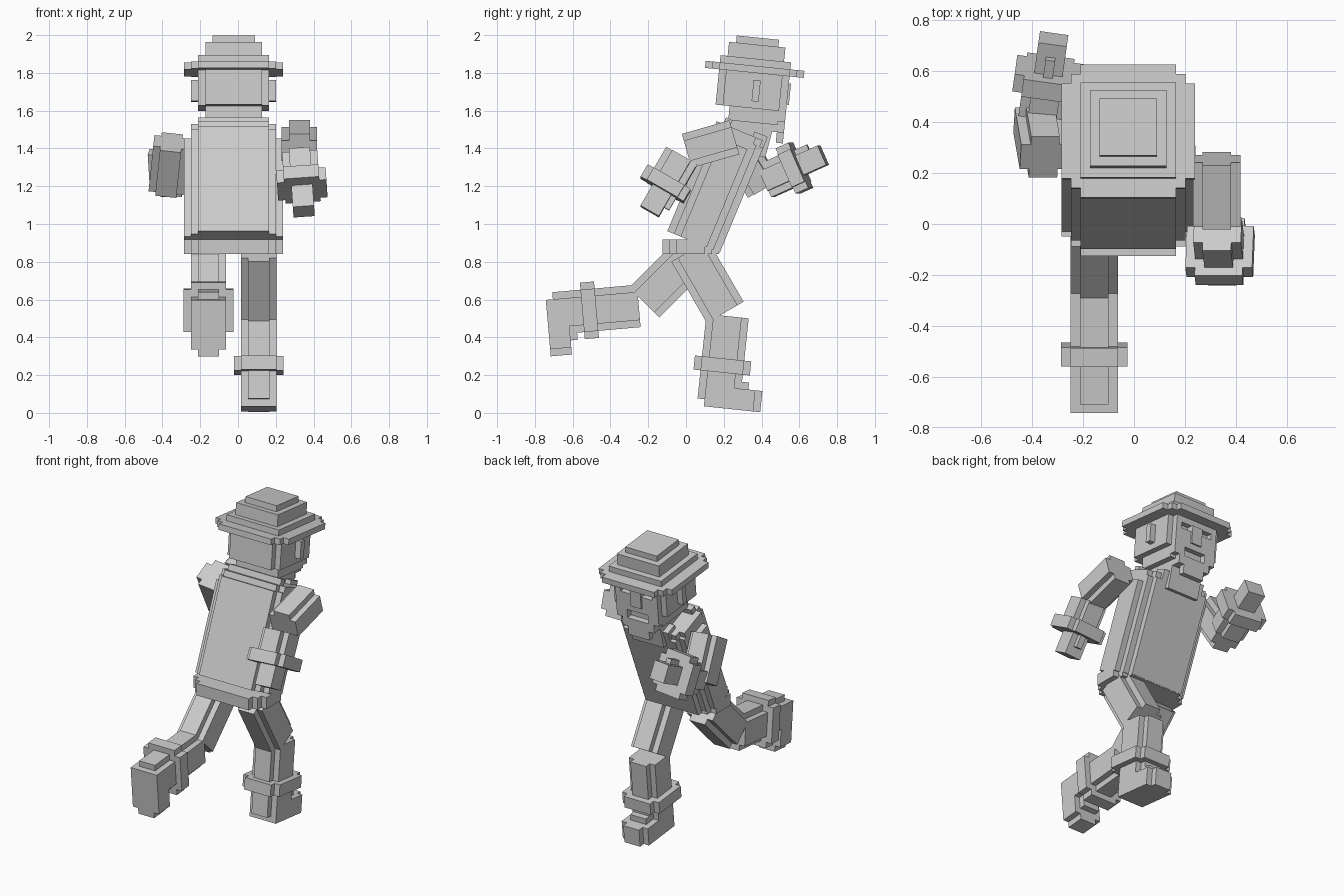
import bpy, bmesh, math
from mathutils import Matrix, Vector

if "Cube" in bpy.data.objects:
    bpy.data.objects.remove(bpy.data.objects["Cube"])

V = 0.0375      # block unit
CX = -0.023     # body midline

grey = bpy.data.materials.new("light grey")
grey.diffuse_color = (0.6, 0.6, 0.6, 1)
grey.use_nodes = True
grey.node_tree.nodes["Principled BSDF"].inputs["Base Color"].default_value = grey.diffuse_color


def part(name, boxes, at, rx=0, ry=0, rz=0):
    """Boxes are (x0, x1, y0, y1, z0, z1) in block units, posed about 'at'."""
    bm = bmesh.new()
    for x0, x1, y0, y1, z0, z1 in boxes:
        m = (Matrix.Translation(Vector((x0 + x1, y0 + y1, z0 + z1)) * V / 2)
             @ Matrix.Diagonal(((x1 - x0) * V, (y1 - y0) * V, (z1 - z0) * V, 1)))
        bmesh.ops.create_cube(bm, size=1, matrix=m)
    pose = (Matrix.Translation(at) @ Matrix.Rotation(math.radians(rz), 4, 'Z')
            @ Matrix.Rotation(math.radians(ry), 4, 'Y')
            @ Matrix.Rotation(math.radians(rx), 4, 'X'))
    bm.transform(pose)
    me = bpy.data.meshes.new(name)
    bm.to_mesh(me)
    bm.free()
    me.materials.append(grey)
    ob = bpy.data.objects.new(name, me)
    bpy.context.collection.objects.link(ob)
    return ob


def mid(w, d, z0, z1):
    """Box centred on the local axis."""
    return (-w / 2, w / 2, -d / 2, d / 2, z0, z1)


def stepped(w, d, z0, z1, steps=1):
    """Column with corners notched one block at a time."""
    return [mid(w - 2 * i, d - 2 * (steps - i), z0, z1) for i in range(steps + 1)]


# Hat: brim and stacked crown
HEAD = (CX, 0.362, 1.80)
TILT = -5.8
part("hat_brim", stepped(14, 14, 0, 1, 2), HEAD, TILT)
part("hat_crown", [mid(10, 10, 1, 2), mid(8, 8, 2, 4), mid(6, 6, 4, 5)], HEAD, TILT)

# Head: skull, jaw, ears
part("head", [(-5, 5, -4, 4, -5, 0), (-4, 4, -5, 4, -5, 0),
              (-4, 4, -3, 4, -7, -5), (-3, 3, -2, 4, -8, -7)], HEAD, TILT)
part("ears", [(s * 5.5 - .5, s * 5.5 + .5, 0, 1, -4, -1) for s in (-1, 1)], HEAD, TILT)

# Face layer with gaps left for eyes and mouth
face = [(-4, 4, 4, 5, -1, 0), (-1, 1, 4, 5.3, -4, -1), (-4, 4, 4, 5, -5, -2),
        (-3, 3, 4, 5, -8, -6.5), (-2, 2, 4, 5, -9.5, -8)]
face += [(s * 3.5 - .5, s * 3.5 + .5, 4, 5, -6.5, -1) for s in (-1, 1)]
face += [(s * 2.5 - .5, s * 2.5 + .5, 4, 5, -6.5, -5) for s in (-1, 1)]
part("face", face, HEAD, TILT)
part("neck", [mid(6, 6, -3, 2.5)], (CX, 0.34, 1.49), -15)

# Torso, leaning forward, with collar
TORSO = (CX, 0.04, 0.905)
part("torso", [mid(10, 8, 0, 16), mid(12, 6, 0, 16), mid(14, 4, 0, 15)], TORSO, -22.5)
part("collar", [mid(12, 5, 16, 17), mid(10, 7, 16, 17),
                (-4, 4, 2, 4, 16, 17.7), (-5, 5, -2.5, -1.5, 17, 18)], TORSO, -22.5)
part("hips", stepped(14, 8, -1, 1, 2), (CX, 0.025, 0.88))


# Legs: thigh, shin, cuff and foot hang down from their joints
def leg(side, x, hip, hip_rx, length, knee, knee_rx):
    part(side + "_thigh", stepped(5, 6, -length, 0), (x, *hip), hip_rx)
    part(side + "_shin", stepped(5, 6, -12, 0), (x, *knee), knee_rx)
    part(side + "_boot_cuff", stepped(7, 8, -8, -6), (x, *knee), knee_rx)
    part(side + "_foot", [(-2.5, 2.5, -2, 4, -13, -10), (-1.5, 1.5, -2, 4, -10, -9),
                          (-2.5, 2.5, 4, 5, -13, -10), (-1.5, 1.5, 5, 6, -13, -10)],
         (x, *knee), knee_rx)


leg("front_leg", 0.11, (0.02, 0.857), 30, 10, (0.22, 0.512), -6)
leg("back_leg", -0.156, (0.03, 0.836), -45, 9.5, (-0.25, 0.566), -85)


# Arms: upper arm, then forearm, cuff and hand placed around the cuff
def arm(side, s, shoulder, sh_rx, sh_ry, length, wrist, wr_rx, wr_ry, wr_rz):
    h = length / 2
    part(side + "_upper_arm", stepped(5, 5, -h, h), shoulder, sh_rx, sh_ry)
    part(side + "_forearm", stepped(5, 5, 0, 4.5), wrist, wr_rx, wr_ry, wr_rz)
    part(side + "_sleeve_cuff", stepped(7, 7, -1, 1), wrist, wr_rx, wr_ry, wr_rz)
    thumb = (-.5, .5, 1.5, 2.3, -3, -1)
    part(side + "_hand", [mid(3, 3, -4.5, -1), thumb], wrist, wr_rx, wr_ry, wr_rz)


arm("back_swing", 1, (0.325, 0.13, 1.423), -74, 0, 7,
    (0.338, -0.108, 1.212), -30, -4, 0)
arm("front_swing", -1, (-0.365, 0.336, 1.312), 31, 6, 7.5,
    (-0.338, 0.574, 1.296), 114, 0, -8)
